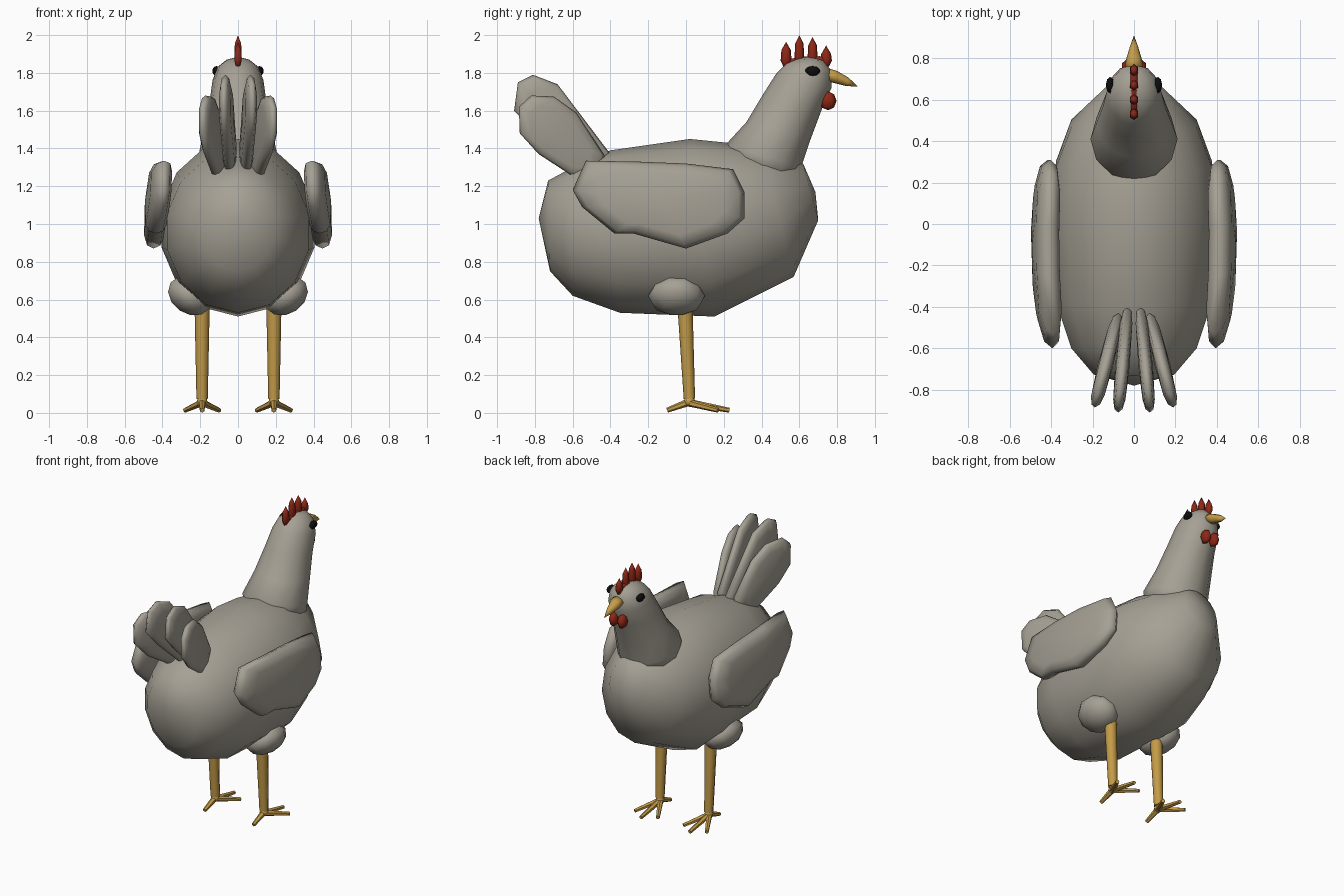
import bpy, bmesh, math
from mathutils import Vector, Matrix

if "Cube" in bpy.data.objects:
    bpy.data.objects.remove(bpy.data.objects["Cube"])


def material(name, rgb):
    m = bpy.data.materials.new(name)
    m.diffuse_color = (*rgb, 1)
    m.use_nodes = True
    m.node_tree.nodes["Principled BSDF"].inputs["Base Color"].default_value = m.diffuse_color
    return m


FEATHER = material("feather grey", (0.38, 0.355, 0.30))
YELLOW = material("leg yellow", (0.55, 0.33, 0.065))
RED = material("comb red", (0.27, 0.02, 0.008))
BLACK = material("eye black", (0.004, 0.004, 0.004))


def finish(bm, name, mat, angle=180):
    bmesh.ops.recalc_face_normals(bm, faces=bm.faces)
    me = bpy.data.meshes.new(name)
    bm.to_mesh(me)
    bm.free()
    me.materials.append(mat)
    ob = bpy.data.objects.new(name, me)
    bpy.context.collection.objects.link(ob)
    bpy.ops.object.select_all(action='DESELECT')
    ob.select_set(True)
    bpy.context.view_layer.objects.active = ob
    bpy.ops.object.shade_smooth_by_angle(angle=math.radians(angle))
    return ob


def skin(bm, rings, start=None, end=None):
    """Bridge rings of points, closing each end with a tip point or a flat cap."""
    vs = [[bm.verts.new(p) for p in r] for r in rings]
    n = len(vs[0])
    for a, b in zip(vs, vs[1:]):
        for i in range(n):
            j = (i + 1) % n
            bm.faces.new((a[i], a[j], b[j], b[i]))
    for ring, tip in ((vs[0], start), (vs[-1], end)):
        if tip is None:
            bm.faces.new(ring)
        else:
            t = bm.verts.new(tip)
            for i in range(n):
                bm.faces.new((ring[i], ring[(i + 1) % n], t))


def loft(name, mat, stations, sides, start=None, end=None):
    """Elliptical rings: (y, z) of one edge, (y, z) of the opposite edge, half width."""
    rings = []
    for y0, z0, y1, z1, rx in stations:
        c = Vector((0, (y0 + y1) / 2, (z0 + z1) / 2))
        h = Vector((0, (y0 - y1) / 2, (z0 - z1) / 2))
        rings.append([c + h * math.cos(t) + Vector((rx * math.sin(t), 0, 0))
                      for t in (2 * math.pi * i / sides for i in range(sides))])
    bm = bmesh.new()
    skin(bm, rings, start, end)
    return finish(bm, name, mat)


def lens(name, outline, x_at, thick, side):
    """Thin pillow with a (y, z) outline; x_at gives the middle plane."""
    n = len(outline)
    cy, cz = (sum(p[k] for p in outline) / n for k in (0, 1))

    def point(y, z, s, t):
        y, z = cy + (y - cy) * s, cz + (z - cz) * s
        return (side * (x_at(y, z) + t), y, z)
    layers = [(0.72, -0.85), (0.93, -0.55), (1, 0), (0.93, 0.55), (0.72, 0.85)]
    rings = [[point(y, z, s, t * thick) for y, z in outline] for s, t in layers]
    bm = bmesh.new()
    skin(bm, rings, point(cy, cz, 0, -thick), point(cy, cz, 0, thick))
    return finish(bm, name, FEATHER)


def tube(name, mat, a, b, r0, r1, sides=8):
    a, b = Vector(a), Vector(b)
    bm = bmesh.new()
    bmesh.ops.create_cone(bm, cap_ends=True, segments=sides, radius1=r0, radius2=r1,
                          depth=(b - a).length)
    rot = (b - a).to_track_quat('Z', 'Y').to_matrix().to_4x4()
    bm.transform(Matrix.Translation((a + b) / 2) @ rot)
    return finish(bm, name, mat, 50)


def ball(name, mat, loc, size, u=8, v=6, turn=0, axis='Y'):
    bm = bmesh.new()
    bmesh.ops.create_uvsphere(bm, u_segments=u, v_segments=v, radius=1)
    bm.transform(Matrix.Translation(loc) @ Matrix.Rotation(turn, 4, axis)
                 @ Matrix.Diagonal((*size, 1)))
    return finish(bm, name, mat)


# Body and neck with head
loft("body", FEATHER, [
    (-0.73, 1.23, -0.72, 0.75, 0.20), (-0.60, 1.30, -0.60, 0.62, 0.31),
    (-0.40, 1.39, -0.35, 0.53, 0.385), (0.02, 1.45, 0.15, 0.51, 0.415),
    (0.22, 1.43, 0.36, 0.615, 0.385), (0.40, 1.40, 0.57, 0.72, 0.31),
    (0.62, 1.32, 0.70, 1.02, 0.13)], 14, (0, -0.78, 1.03), (0, 0.685, 1.17))
loft("neck_and_head", FEATHER, [
    (0.22, 1.33, 0.59, 1.20, 0.20), (0.21, 1.42, 0.61, 1.30, 0.21),
    (0.32, 1.54, 0.66, 1.45, 0.18), (0.41, 1.69, 0.72, 1.61, 0.15),
    (0.48, 1.80, 0.77, 1.72, 0.135), (0.53, 1.85, 0.77, 1.81, 0.11),
    (0.59, 1.875, 0.73, 1.865, 0.06)], 12, None, (0, 0.66, 1.885))

# Beak, drooping to a point
loft("beak", YELLOW, [
    (0.75, 1.825, 0.75, 1.755, 0.045), (0.80, 1.81, 0.79, 1.745, 0.038),
    (0.86, 1.775, 0.85, 1.73, 0.02)], 8, None, (0, 0.91, 1.728))

# Comb: a low ridge with four pointed lobes
ball("comb_base", RED, (0, 0.645, 1.86), (0.022, 0.13, 0.028), 8, 6, 0.06, 'X')
for y, top, r in ((0.53, 1.965, 0.029), (0.60, 2.0, 0.026),
                  (0.67, 1.99, 0.027), (0.742, 1.945, 0.03)):
    low = 1.835
    rows = [(low, 0.016), (low + 0.03, 0.03), (top - 0.045, 0.026)]
    loft("comb_lobe", RED, [(y + r * k / 0.03, z, y - r * k / 0.03, z, k * 0.75)
                            for z, k in rows], 6, (0, y, low - 0.01), (0, y, top))

WING = [(-0.60, 1.18), (-0.53, 1.335), (-0.25, 1.33), (0.0, 1.32), (0.25, 1.29),
        (0.31, 1.17), (0.31, 1.03), (0.22, 0.95), (0.0, 0.87), (-0.28, 0.95),
        (-0.38, 0.95), (-0.55, 1.09)]
INNER = [(-0.40, 1.37), (-0.68, 1.74), (-0.81, 1.79), (-0.89, 1.75), (-0.91, 1.60),
         (-0.80, 1.48), (-0.56, 1.26), (-0.43, 1.24)]
OUTER = [(-0.43, 1.36), (-0.58, 1.59), (-0.70, 1.675), (-0.82, 1.68), (-0.885, 1.62),
         (-0.88, 1.48), (-0.78, 1.37), (-0.58, 1.24), (-0.45, 1.23)]

for s in (-1, 1):
    # Wings and fanned tail feathers
    lens("wing", WING, lambda y, z: 0.43 - 0.08 * (z - 1.1) - 0.12 * (y + 0.1) ** 2,
         0.065, s)
    lens("inner_tail_feather", INNER, lambda y, z: 0.035 - 0.09 * (y + 0.45), 0.035, s)
    lens("outer_tail_feather", OUTER, lambda y, z: 0.08 - 0.25 * (y + 0.45), 0.038, s)
    # Eyes and wattles
    ball("eye", BLACK, (s * 0.115, 0.67, 1.81), (0.021, 0.04, 0.026))
    ball("wattle", RED, (s * 0.033, 0.752, 1.652), (0.03, 0.045, 0.05), 6, 4)
    # Thighs and shanks
    ball("thigh", FEATHER, (s * 0.255, -0.05, 0.62), (0.13, 0.15, 0.095), 10, 6, -s * 0.6)
    tube("shank", YELLOW, (s * 0.19, -0.005, 0.56), (s * 0.19, 0.018, 0.075), 0.04, 0.03)
    # Foot: three toes forward and one back
    ball("ankle", YELLOW, (s * 0.19, 0.018, 0.06), (0.028, 0.03, 0.028))
    for x, y in ((0, 0.23), (0.09, 0.17), (-0.09, 0.17), (0, -0.10)):
        tube("toe", YELLOW, (s * 0.19, 0.01, 0.055), (s * 0.19 + x, y, 0.014),
             0.02, 0.013, 6)
